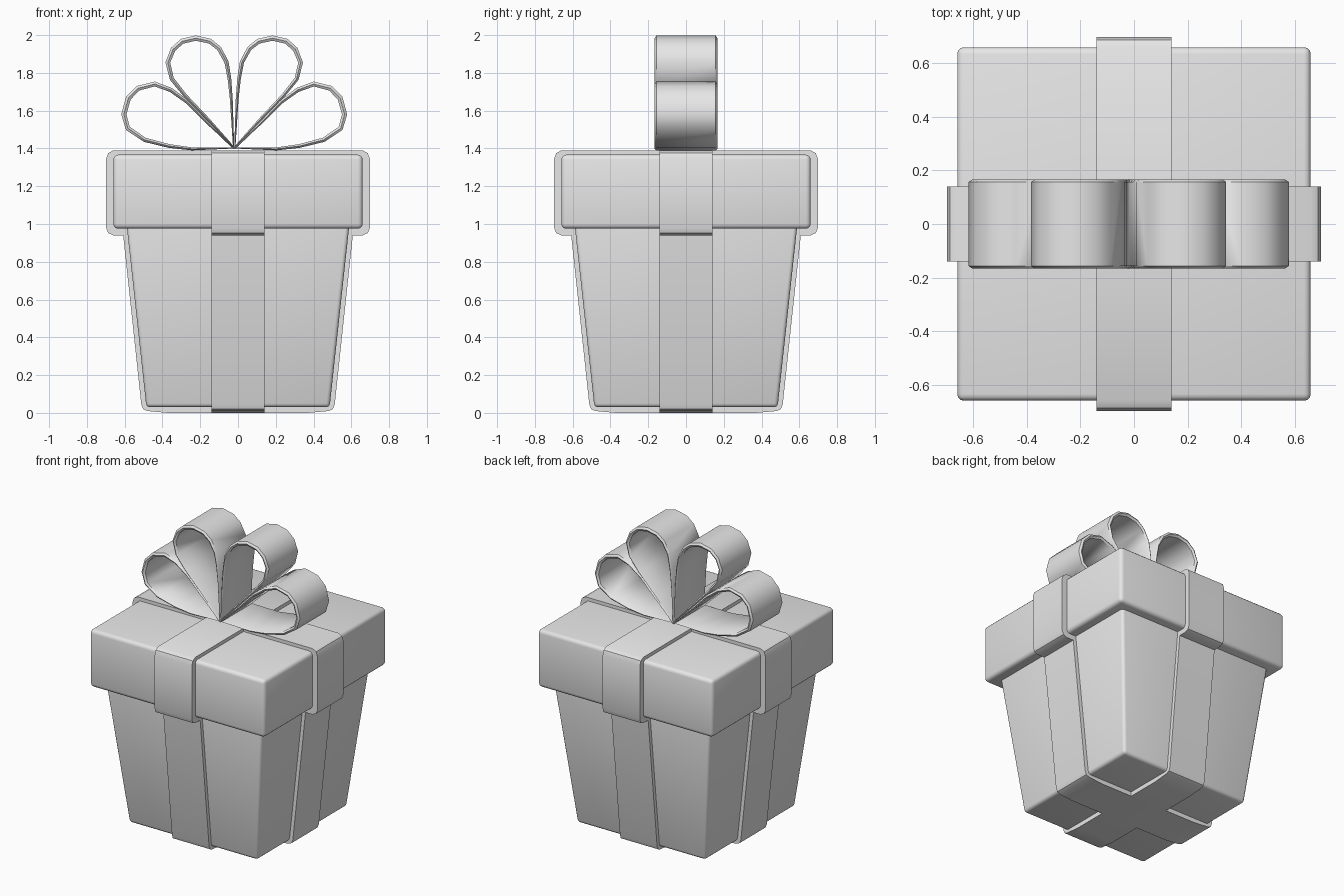
import bpy, bmesh, math

cube = bpy.data.objects.get("Cube")
if cube:
    bpy.data.objects.remove(cube, do_unlink=True)

grey = bpy.data.materials.new("light_grey")
grey.use_nodes = True
grey.diffuse_color = (0.8, 0.8, 0.8, 1)
grey.node_tree.nodes["Principled BSDF"].inputs["Base Color"].default_value = (0.8, 0.8, 0.8, 1)


def finish(bm, name, angle=40):
    bmesh.ops.recalc_face_normals(bm, faces=bm.faces[:])
    mesh = bpy.data.meshes.new(name)
    bm.to_mesh(mesh)
    bm.free()
    mesh.materials.append(grey)
    obj = bpy.data.objects.new(name, mesh)
    bpy.context.collection.objects.link(obj)
    bpy.ops.object.select_all(action='DESELECT')
    obj.select_set(True)
    bpy.context.view_layer.objects.active = obj
    bpy.ops.object.shade_smooth_by_angle(angle=math.radians(angle))
    return obj


def tapered_box(name, low, high, z0, z1, bevel):
    """Square box with different half widths at the bottom and the top."""
    bm = bmesh.new()
    bmesh.ops.create_cube(bm, size=2)
    for v in bm.verts:
        r = high if v.co.z > 0 else low
        v.co = (v.co.x * r, v.co.y * r, z1 if v.co.z > 0 else z0)
    bmesh.ops.bevel(bm, geom=bm.edges[:], offset=bevel, segments=3,
                    profile=0.5, affect='EDGES')
    return finish(bm, name)


def strap(name, half_profile, half_width, along_y):
    """Band with a mirrored outline, running along x or along y."""
    outline = half_profile + [(-u, z) for u, z in reversed(half_profile)]
    bm = bmesh.new()
    rings = []
    for w in (-half_width, half_width):
        rings.append([bm.verts.new((w, u, z) if along_y else (u, w, z))
                      for u, z in outline])
    a, b = rings
    bm.faces.new(a)
    bm.faces.new(b)
    for i in range(len(a)):
        j = (i + 1) % len(a)
        bm.faces.new((a[i], a[j], b[j], b[i]))
    return finish(bm, name)


def bow_loop(name, path, side):
    """Teardrop of ribbon, thin at the knot and thicker at the bend."""
    bm = bmesh.new()
    sections = []
    last = len(path) - 1
    for i, (x, z) in enumerate(path):
        p, q = path[max(i - 1, 0)], path[min(i + 1, last)]
        dx, dz = q[0] - p[0], q[1] - p[1]
        length = math.hypot(dx, dz)
        nx, nz = dz / length, -dx / length
        t = 0.006 + 0.022 * math.sin(math.pi * i / last)
        section = []
        for depth, y in ((0, -0.157), (0.5, -0.166), (1, -0.157),
                         (1, 0.157), (0.5, 0.166), (0, 0.157)):
            section.append(bm.verts.new((side * (x + nx * t * depth) - 0.02,
                                         y, z + nz * t * depth)))
        sections.append(section)
    for a, b in zip(sections, sections[1:]):
        for k in range(6):
            m = (k + 1) % 6
            bm.faces.new((a[k], a[m], b[m], b[k]))
    bm.faces.new(sections[0])
    bm.faces.new(sections[-1])
    return finish(bm, name, 50)


# Box and lid
tapered_box("box", 0.485, 0.59, 0.03, 1.0, 0.02)
tapered_box("lid", 0.66, 0.66, 0.975, 1.367, 0.025)

# Ribbon around the box and around the lid
box_band = [(0.37, 0.0), (0.48, 0.01), (0.502, 0.02), (0.512, 0.045), (0.612, 0.98)]
lid_band = [(0.59, 0.94), (0.66, 0.94), (0.687, 0.952), (0.698, 0.98),
            (0.698, 1.345), (0.687, 1.375), (0.66, 1.39)]
for label, along_y in (("side_to_side", False), ("front_to_back", True)):
    strap("box_ribbon_" + label, box_band, 0.14, along_y)
    strap("lid_ribbon_" + label, lid_band, 0.14, along_y)

# Bow
upper = [(0.0, 1.40), (0.004, 1.53), (0.008, 1.66), (0.016, 1.77), (0.03, 1.86),
         (0.07, 1.937), (0.123, 1.98), (0.203, 1.998), (0.282, 1.98),
         (0.335, 1.932), (0.364, 1.855), (0.34, 1.763), (0.266, 1.673),
         (0.144, 1.55), (0.055, 1.456), (0.0, 1.40)]
lower = [(0.0, 1.40), (0.07, 1.475), (0.145, 1.55), (0.24, 1.652), (0.33, 1.72),
         (0.42, 1.754), (0.515, 1.731), (0.573, 1.673), (0.598, 1.58),
         (0.573, 1.498), (0.478, 1.435), (0.346, 1.403), (0.224, 1.39),
         (0.107, 1.395), (0.0, 1.40)]
for side, word in ((1, "left"), (-1, "right")):
    bow_loop("bow_upper_loop_" + word, upper, side)
    bow_loop("bow_lower_loop_" + word, lower, side)
